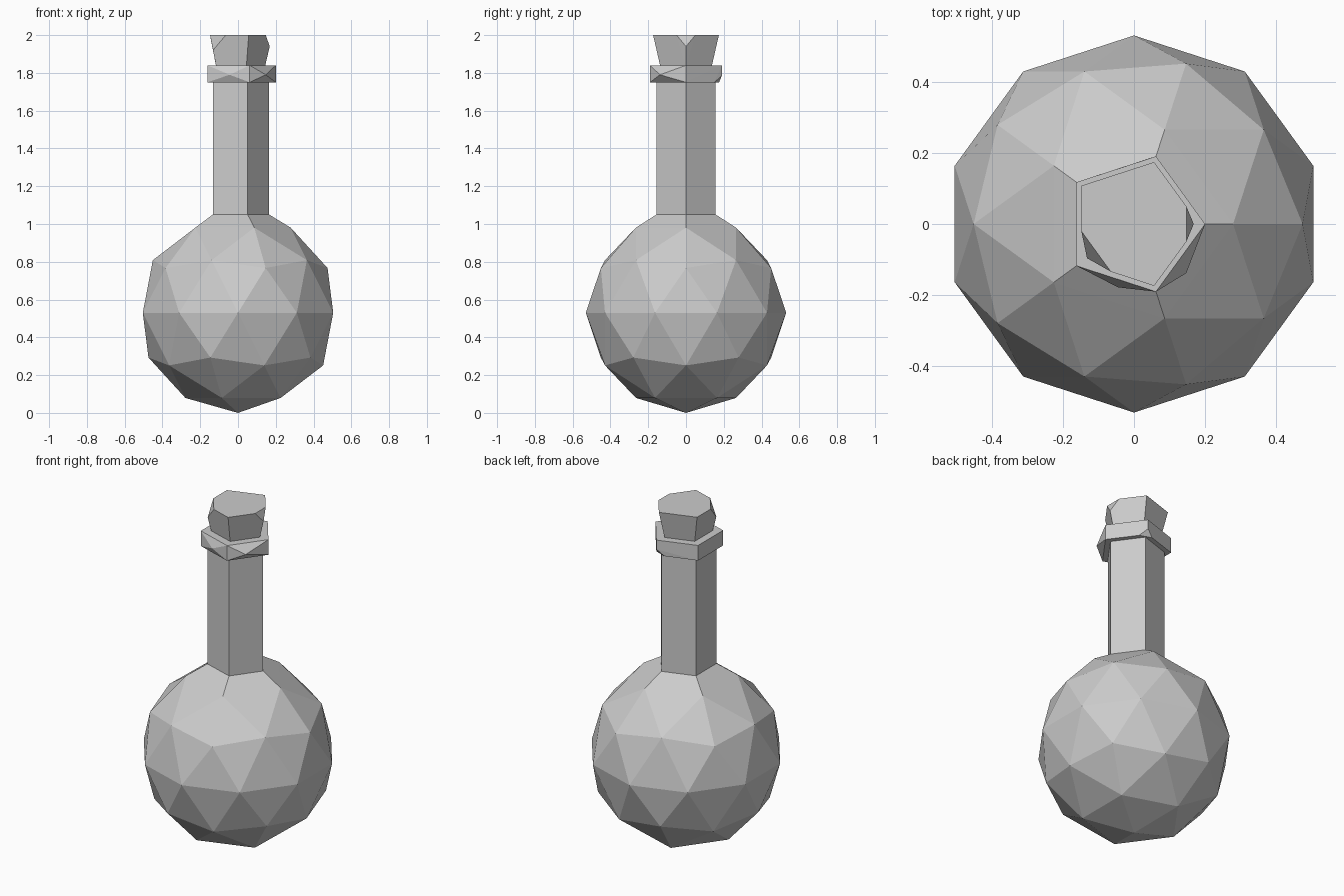
import bpy, bmesh
from math import cos, sin, tau

if "Cube" in bpy.data.objects:
    bpy.data.objects.remove(bpy.data.objects["Cube"], do_unlink=True)

SIDES = 5
BODY_R = 0.53

grey = bpy.data.materials.new("plain_grey")
grey.use_nodes = True
COLOUR = (0.6, 0.6, 0.6, 1)
grey.diffuse_color = COLOUR
grey.node_tree.nodes["Principled BSDF"].inputs["Base Color"].default_value = COLOUR


def corners(radius, z, skip=()):
    """Corners of a level pentagon pointing along +x."""
    return [(radius * cos(tau * i / SIDES), radius * sin(tau * i / SIDES), z)
            for i in range(SIDES) if i not in skip]


def finish(bm, name):
    bmesh.ops.recalc_face_normals(bm, faces=bm.faces)
    mesh = bpy.data.meshes.new(name)
    bm.to_mesh(mesh)
    bm.free()
    mesh.materials.append(grey)
    obj = bpy.data.objects.new(name, mesh)
    bpy.context.collection.objects.link(obj)
    return obj


def hull(name, points):
    """Solid chipped block wrapped around its corner points."""
    bm = bmesh.new()
    for p in points:
        bm.verts.new(p)
    bmesh.ops.convex_hull(bm, input=bm.verts)
    bmesh.ops.dissolve_limit(bm, angle_limit=0.01, verts=bm.verts, edges=bm.edges)
    return finish(bm, name)


# Round body, opened at the top and drawn up into the neck
bm = bmesh.new()
bmesh.ops.create_icosphere(bm, subdivisions=2, radius=BODY_R)
bmesh.ops.translate(bm, verts=bm.verts, vec=(0, 0, BODY_R))
top = max(bm.verts, key=lambda v: v.co.z)
bmesh.ops.delete(bm, geom=[top], context="VERTS")
rim = [e for e in bm.edges if e.is_boundary]
for radius, z in ((0.165, 1.05), (0.165, 1.78)):
    new = bmesh.ops.extrude_edge_only(bm, edges=rim)["geom"]
    rim = [g for g in new if isinstance(g, bmesh.types.BMEdge)]
    for v in (g for g in new if isinstance(g, bmesh.types.BMVert)):
        flat = v.co.xy.normalized() * radius
        v.co = (flat.x, flat.y, z)
bmesh.ops.holes_fill(bm, edges=rim, sides=SIDES)
finish(bm, "flask_body_and_neck")

# Lip collar with two dented-out front sides and one chipped lower corner
hull("neck_lip", corners(0.2, 1.84) + corners(0.2, 1.75, skip=(1,)) + [
    (-0.045, -0.178, 1.79), (0.147, -0.138, 1.79),
    (0.06, 0.19, 1.785), (0.02, 0.175, 1.75), (0.09, 0.15, 1.75)])

# Flared stopper with two chipped upper corners
hull("stopper", corners(0.142, 1.83) + corners(0.183, 2.0, skip=(0, 3)) + [
    (0.147, 0.05, 2.0), (0.147, -0.05, 2.0), (0.168, 0, 1.94),
    (-0.148, -0.02, 2.0), (-0.065, -0.134, 2.0), (-0.132, -0.096, 1.92)])
